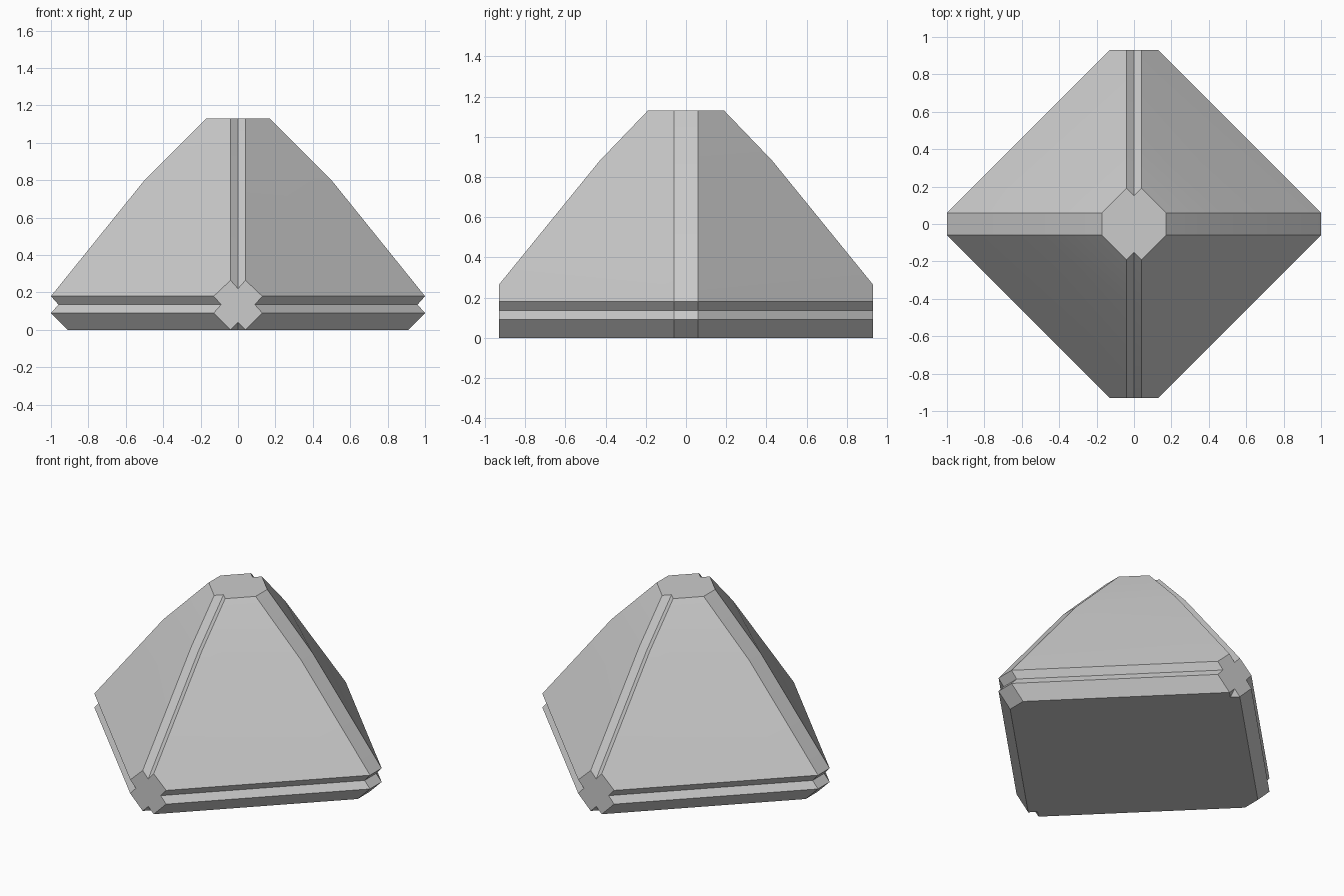
import bpy
import bmesh
import math

cube = bpy.data.objects.get("Cube")
if cube:
    bpy.data.objects.remove(cube, do_unlink=True)

# Material
grey = bpy.data.materials.new("light_grey")
grey.use_nodes = True
color = (0.6, 0.6, 0.6, 1)
grey.diffuse_color = color
grey.node_tree.nodes["Principled BSDF"].inputs["Base Color"].default_value = color

# Key sizes
TIP_Y, TOP = 0.93, 1.13      # notched corner distance, flat top height
RIB, SIDE = 0.04, 0.06       # half widths of the grooved and plain ridges

# Profiles of one quarter: notched corner cap, plain ridge, grooved ridge and its groove
cap = [(x, TIP_Y, z) for x, z in
       [(0, 0.04), (RIB, 0), (0.13, 0.09), (0.09, 0.135), (0.13, 0.18), (RIB, 0.265), (0, 0.22)]]
ridge = [(0.91, 0), (1, 0.09), (0.96, 0.135), (1, 0.18), (0.5, 0.8), (0.17, TOP)]
plain = [(x, SIDE, z) for x, z in ridge]
centre = [(x, 0, z) for x, z in ridge]
rim = [(RIB, y, z) for y, z in [(TIP_Y, 0.265), (0.43, 0.88), (0.19, TOP)]]
groove = [(0, y, z) for y, z in [(TIP_Y, 0.22), (0.41, 0.86), (0.15, TOP)]]
notch = (0, TIP_Y - RIB, 0)


def strip(a, b):
    """Quads between two matching profiles."""
    return [[a[i], a[i + 1], b[i + 1], b[i]] for i in range(len(a) - 1)]


faces = [cap]
faces += strip(cap[1:5], plain[:4])                      # grooved base edge
faces += strip(plain, centre)                            # plain ridge
faces += strip(rim, groove)                              # grooved ridge
faces.append([cap[4], plain[3], plain[4], rim[1], rim[0]])   # lower slope
faces.append([plain[4], plain[5], rim[2], rim[1]])           # upper slope
faces.append([(0, 0, TOP), groove[2], rim[2], plain[5], centre[5]])   # flat top
faces.append([(0, 0, 0), notch, cap[1], plain[0], centre[0]])         # underside
faces.append([cap[0], cap[1], notch])                                 # underside notch

# Mirror the quarter into all four quadrants and weld
bm = bmesh.new()
for sx in (1, -1):
    for sy in (1, -1):
        for face in faces:
            bm.faces.new([bm.verts.new((sx * x, sy * y, z)) for x, y, z in face])
bmesh.ops.remove_doubles(bm, verts=bm.verts[:], dist=0.0005)
bmesh.ops.recalc_face_normals(bm, faces=bm.faces[:])
bmesh.ops.dissolve_limit(bm, angle_limit=math.radians(0.5),
                         verts=bm.verts[:], edges=bm.edges[:])

mesh = bpy.data.meshes.new("grooved_pyramid")
bm.to_mesh(mesh)
bm.free()
mesh.materials.append(grey)
pyramid = bpy.data.objects.new("grooved_pyramid", mesh)
bpy.context.collection.objects.link(pyramid)

# Soft slopes, crisp ridges
bpy.ops.object.select_all(action='DESELECT')
pyramid.select_set(True)
bpy.context.view_layer.objects.active = pyramid
bpy.ops.object.shade_smooth_by_angle(angle=math.radians(25))
